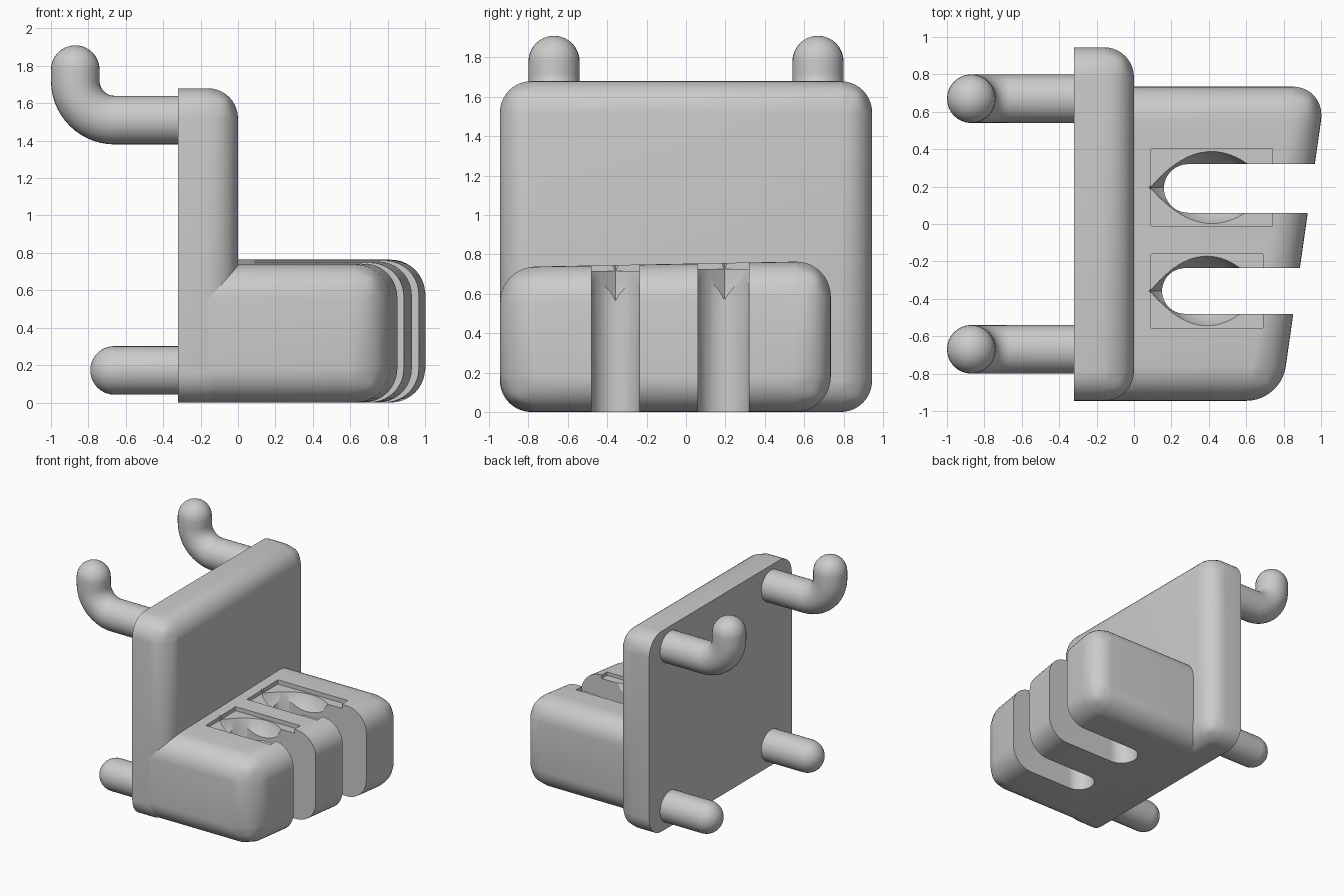
import bpy, bmesh, math
from mathutils import Vector

if "Cube" in bpy.data.objects:
    bpy.data.objects.remove(bpy.data.objects["Cube"])

grey = bpy.data.materials.new("light grey plastic")
grey.use_nodes = True
grey.diffuse_color = (0.6, 0.6, 0.6, 1)
grey.node_tree.nodes["Principled BSDF"].inputs["Base Color"].default_value = (0.6, 0.6, 0.6, 1)


def finish(name, bm):
    bmesh.ops.recalc_face_normals(bm, faces=bm.faces)
    mesh = bpy.data.meshes.new(name)
    bm.to_mesh(mesh)
    bm.free()
    mesh.materials.append(grey)
    obj = bpy.data.objects.new(name, mesh)
    bpy.context.collection.objects.link(obj)
    return obj


def smooth(obj):
    bpy.ops.object.select_all(action="DESELECT")
    obj.select_set(True)
    bpy.context.view_layer.objects.active = obj
    bpy.ops.object.shade_smooth_by_angle(angle=math.radians(32))


def loft(rings):
    """Join rings of equal length into a closed solid."""
    bm = bmesh.new()
    loops = [[bm.verts.new(p) for p in ring] for ring in rings]
    n = len(loops[0])
    for a, b in zip(loops, loops[1:]):
        for i in range(n):
            j = (i + 1) % n
            bm.faces.new((a[i], a[j], b[j], b[i]))
    bm.faces.new(loops[0])
    bm.faces.new(loops[-1])
    return bm


def rounded_block(name, plan, heights, radius, cut_x):
    """Round every edge of a block, then slice its back off flat."""
    bottom = [(x, y, 0) for x, y in plan]
    top = [(x, y, z) for (x, y), z in zip(plan, heights)]
    bm = loft([bottom, top])
    bmesh.ops.bevel(bm, geom=bm.edges[:], offset=radius, segments=10,
                    profile=0.5, affect="EDGES")
    cut = bmesh.ops.bisect_plane(bm, geom=bm.verts[:] + bm.edges[:] + bm.faces[:],
                                 plane_co=(cut_x, 0, 0), plane_no=(-1, 0, 0), clear_outer=True)
    rim = [e for e in cut["geom_cut"] if isinstance(e, bmesh.types.BMEdge)]
    bmesh.ops.holes_fill(bm, edges=rim)
    return finish(name, bm)


# Back plate: rounded front, flat sharp back
W = 0.945
plate = rounded_block("back_plate", [(-0.64, -W), (0, -W), (0, W), (-0.64, W)],
                      [1.68] * 4, 0.16, -0.32)
smooth(plate)

# Shelf with slanted end and slightly tilted top
shelf = rounded_block("slotted_shelf",
                      [(-0.6, -W), (0.785, -W), (1.026, 0.735), (-0.6, 0.735)],
                      [0.735, 0.735, 0.767, 0.767], 0.18, -0.16)


def cut_with(cutter):
    mod = shelf.modifiers.new(cutter.name, "BOOLEAN")
    mod.operation = "DIFFERENCE"
    mod.solver = "EXACT"
    mod.object = cutter
    cutter.hide_render = True


def slot(y, half, start):
    """Open slot with a round inner end."""
    ring = [(1.3, y - half), (1.3, y + half)]
    for i in range(25):
        t = math.pi / 2 + math.pi * i / 24
        ring.append((start + half + half * math.cos(t), y + half * math.sin(t)))
    return finish("slot_cutter", loft([[(px, py, z) for px, py in ring] for z in (-0.2, 1)]))


def lens(x, y, a, b, top):
    """Pointed recess that narrows downwards."""
    rings = []
    for z, s, w in ((top - 0.18, 0.78, 0.45), (top - 0.1, 0.93, 0.8), (top, 1, 1), (top + 0.1, 1, 1)):
        us = [-1 + i / 12 for i in range(24)]
        side = [(u, 1 - u * u) for u in us]
        ring = side + [(-u, -v) for u, v in side]
        rings.append([(x + u * a * s, y + v * b * w, z) for u, v in ring])
    return finish("lens_cutter", loft(rings))


def pocket(x0, x1, y0, y1, floor):
    """Shallow rectangular pocket around the recess."""
    plan = [(x0, y0), (x1, y0), (x1, y1), (x0, y1)]
    return finish("pocket_cutter", loft([[(px, py, z) for px, py in plan] for z in (floor, 1)]))


cutters = [slot(0.19, 0.13, 0.16), slot(-0.358, 0.122, 0.15),
           lens(0.415, 0.195, 0.335, 0.205, 0.755), lens(0.39, -0.358, 0.31, 0.198, 0.745),
           pocket(0.09, 0.74, -0.01, 0.4, 0.725), pocket(0.09, 0.69, -0.555, -0.16, 0.715)]
for c in cutters:
    cut_with(c)

# Bake the cuts and drop the cutters
bpy.context.view_layer.update()
baked = bpy.data.meshes.new_from_object(shelf.evaluated_get(bpy.context.evaluated_depsgraph_get()))
shelf.modifiers.clear()
shelf.data = baked
for c in cutters:
    bpy.data.objects.remove(c)
smooth(shelf)

# Pegs: round rods ending in a dome
R = 0.13


def rod(name, y, path):
    """Sweep a circle along an x-z path and cap it with a dome."""
    pts = [Vector((x, y, z)) for x, z in path]
    rings = []

    def ring(centre, direction, r):
        side = Vector((0, 1, 0))
        up = direction.cross(side)
        return [centre + r * (side * math.cos(t) + up * math.sin(t))
                for t in (2 * math.pi * i / 32 for i in range(32))]

    for i, p in enumerate(pts):
        d = (pts[min(i + 1, len(pts) - 1)] - pts[max(i - 1, 0)]).normalized()
        rings.append(ring(p, d, R))
    end = (pts[-1] - pts[-2]).normalized()
    for i in range(1, 9):
        t = math.pi / 2 * i / 8.2
        rings.append(ring(pts[-1] + end * R * math.sin(t), end, R * math.cos(t)))
    smooth(finish(name, loft(rings)))


bend = [(-0.66 - 0.21 * math.sin(t), 1.72 - 0.21 * math.cos(t))
        for t in (math.pi / 2 * i / 14 for i in range(15))]
for label, y in (("left", 0.67), ("right", -0.67)):
    rod(label + "_upper_hook", y, [(-0.25, 1.51), (-0.5, 1.51)] + bend + [(-0.87, 1.78)])
    rod(label + "_lower_peg", y, [(-0.25, 0.172), (-0.66, 0.172)])
